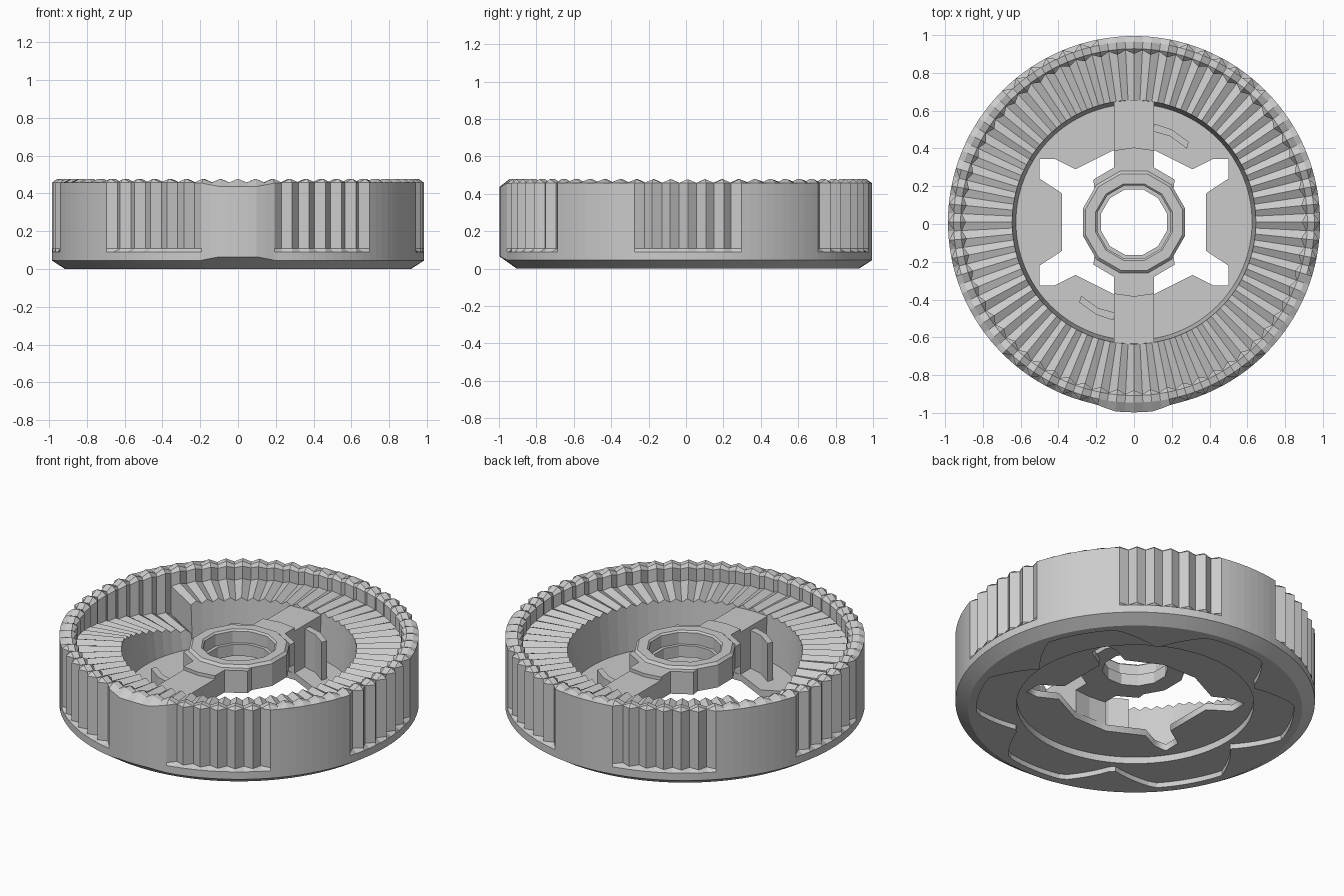
import bpy, bmesh
from math import sin, cos, tau, pi, radians

if "Cube" in bpy.data.objects:
    bpy.data.objects.remove(bpy.data.objects["Cube"])

CY = 0.01          # wheel centre, the front bump sticks out to y = -1
R = 0.985
N = 128            # 64 teeth, one ridge and one valley column each
STEP = 53          # column where the ramp drops


def finish(bm, name):
    bmesh.ops.remove_doubles(bm, verts=bm.verts, dist=1e-5)
    bmesh.ops.recalc_face_normals(bm, faces=bm.faces)
    me = bpy.data.meshes.new(name)
    bm.to_mesh(me)
    bm.free()
    ob = bpy.data.objects.new(name, me)
    bpy.context.collection.objects.link(ob)
    return ob


def bridge(bm, columns, closed):
    """Join a closed ring of vertex columns with quads."""
    cols = [[bm.verts.new(p) for p in c] for c in columns]
    for a, b in zip(cols, cols[1:] + cols[:1]):
        n = len(a)
        for j in range(n if closed else n - 1):
            k = (j + 1) % n
            bm.faces.new((a[j], b[j], b[k], a[k]))


def prism(name, pts, z0, z1):
    bm = bmesh.new()
    f = bm.faces.new([bm.verts.new((x, y + CY, z0)) for x, y in pts])
    ext = bmesh.ops.extrude_face_region(bm, geom=[f], use_keep_orig=True)
    for v in ext["geom"]:
        if isinstance(v, bmesh.types.BMVert):
            v.co.z = z1
    return finish(bm, name)


# Toothed wheel body: one profile per angular column
def lobe(deg):
    """Scalloped outline of the recess underneath, six lobes."""
    d = abs((deg % 60) - 30)
    return 0.87 if d < 13 else 0.87 - (d - 13) / 17 * 0.19


def column(i, low=False):
    a = tau * i / N
    deg = 360 * i / N
    ridge = i % 2 == 0
    grip = abs((deg + 30) % 60 - 30) < 17.5
    g = 0.035 if grip and not ridge else 0.0
    bump = 0.0
    if sin(a) < 0:
        bump = min(1, max(0, (0.2 - abs(R * cos(a))) / 0.1))
    r = R + 0.022 * bump
    drop = 0.02 if not ridge else 0.0
    # ramp falls towards the step
    zr = 0.385 - drop
    if low or STEP < i < 73:
        zr -= 0.17 * (73 - i) / (73 - STEP)
    rim_in = 0.89 if ridge else 0.912
    s = lobe(deg)
    prof = [(0.65, 0.07), (0.65, 0.03), (s, 0.03), (s, 0.0), (0.915, 0.0),
            (r, 0.045 + 0.02 * bump), (r, 0.09), (r - g, 0.108),
            (r - g, 0.457 - 0.02 * bump), (R - 0.03, 0.478 - drop),
            (0.918, 0.478 - drop), (rim_in, 0.46 - drop), (rim_in, zr),
            (0.645, zr), (0.625, 0.11)]
    return [(q * cos(a), q * sin(a) + CY, z) for q, z in prof]


cols = []
for i in range(N):
    cols.append(column(i))
    if i == STEP:
        cols.append(column(i, low=True))
bm = bmesh.new()
bridge(bm, cols, False)
finish(bm, "toothed_wheel")

# Floor plate with the cross-shaped opening
quarter = [(0.39, 0.0), (0.38, 0.15), (0.40, 0.165), (0.50, 0.23), (0.50, 0.335),
           (0.42, 0.335), (0.31, 0.28), (0.11, 0.38)]
quarter = quarter[1:]
hole = (quarter + [(-x, y) for x, y in reversed(quarter)]
        + [(-x, -y) for x, y in quarter] + [(x, -y) for x, y in reversed(quarter)])
outer = [(0.65 * cos(tau * k / 64), 0.65 * sin(tau * k / 64)) for k in range(64)]
cu = bpy.data.curves.new("floor_plate", 'CURVE')
cu.dimensions = '2D'
cu.fill_mode = 'BOTH'
cu.extrude = 0.02
for pts in (outer, hole):
    sp = cu.splines.new('POLY')
    sp.points.add(len(pts) - 1)
    for p, (x, y) in zip(sp.points, pts):
        p.co = (x, y, 0, 1)
    sp.use_cyclic_u = True
plate = bpy.data.objects.new("floor_plate", cu)
plate.location = (0, CY, 0.09)
bpy.context.collection.objects.link(plate)
bpy.context.view_layer.objects.active = plate
plate.select_set(True)
bpy.ops.object.convert(target='MESH')

# Hub ring, twelve sided, with a ledge inside the bore
hub = [(0.18, 0.25), (0.28, 0.25), (0.28, 0.385), (0.265, 0.40),
       (0.21, 0.40), (0.20, 0.39), (0.20, 0.32), (0.18, 0.32)]
bm = bmesh.new()
bridge(bm, [[(r * cos(a), r * sin(a) + CY, z) for r, z in hub]
            for a in [tau * (k + 0.5) / 12 for k in range(12)]], True)
finish(bm, "hub_ring")

# Cross bar halves, hub necks and bent clips, repeated on both sides
for s, side in ((1, "back"), (-1, "front")):
    def turn(pts):
        return [(s * x, s * y) for x, y in pts]
    prism("cross_bar_" + side,
          turn([(-0.105, 0.38), (0, 0.39), (0.105, 0.38), (0.105, 0.66), (-0.105, 0.66)]),
          0.07, 0.365)
    prism("hub_neck_" + side,
          turn([(-0.21, 0.18), (-0.07, 0.26), (0.07, 0.26), (0.21, 0.18), (0.215, 0.225),
                (0.105, 0.29), (0.105, 0.38), (0, 0.395), (-0.105, 0.38), (-0.105, 0.29),
                (-0.215, 0.225)]),
          0.25, 0.385)
    prism("clip_" + side,
          turn([(0.10, 0.48), (0.19, 0.455), (0.28, 0.39), (0.29, 0.425),
                (0.20, 0.49), (0.11, 0.52)]),
          0.10, 0.34)
